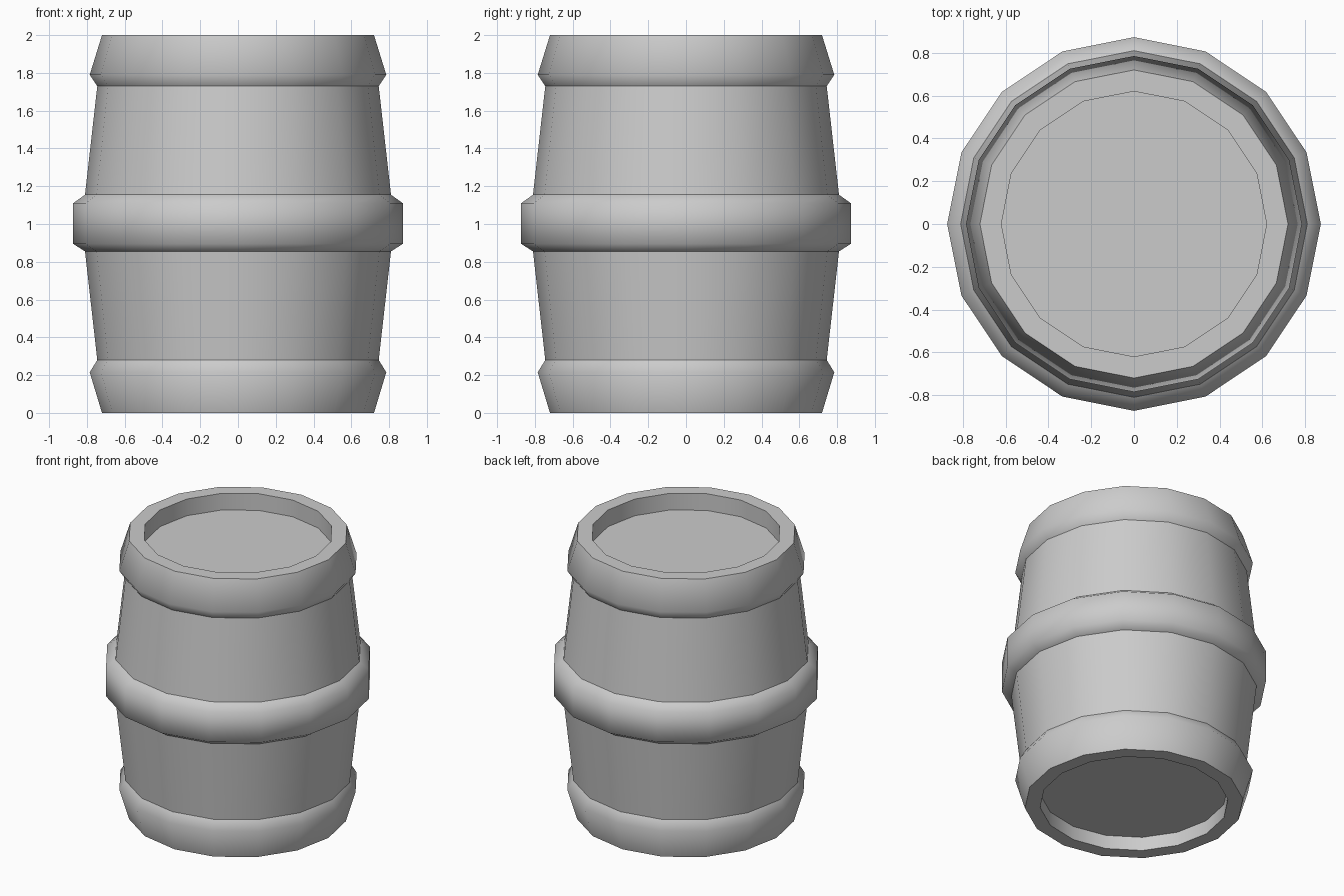
import bpy, bmesh, math

if "Cube" in bpy.data.objects:
    bpy.data.objects.remove(bpy.data.objects["Cube"])

SIDES = 16


def lathe(name, profile, cap=False):
    """Revolve (radius, z) points around z; optionally close the first ring."""
    bm = bmesh.new()
    rings = []
    for r, z in profile:
        rings.append([bm.verts.new((r * math.cos(2 * math.pi * i / SIDES),
                                    r * math.sin(2 * math.pi * i / SIDES), z))
                      for i in range(SIDES)])
    for a, b in zip(rings, rings[1:]):
        for i in range(SIDES):
            j = (i + 1) % SIDES
            bm.faces.new((a[j], a[i], b[i], b[j]))
    if cap:
        bm.faces.new(rings[0])
    # profiles run from the top down the outside, so this winding faces outward
    if profile[-1][1] > profile[0][1]:
        bmesh.ops.reverse_faces(bm, faces=bm.faces[:])
        if cap:
            bm.faces.ensure_lookup_table()
    mesh = bpy.data.meshes.new(name)
    bm.normal_update()
    bm.to_mesh(mesh)
    bm.free()
    ob = bpy.data.objects.new(name, mesh)
    bpy.context.collection.objects.link(ob)
    bpy.ops.object.select_all(action='DESELECT')
    ob.select_set(True)
    bpy.context.view_layer.objects.active = ob
    bpy.ops.object.shade_smooth_by_angle(angle=math.radians(60))
    return ob


# End hoops with recessed lids
lathe("top_hoop_and_lid", [(0.62, 1.88), (0.62, 2.0), (0.72, 2.0),
                           (0.785, 1.79), (0.745, 1.73)], cap=True)
lathe("bottom_hoop_and_base", [(0.62, 0.10), (0.62, 0.0), (0.72, 0.0),
                               (0.785, 0.215), (0.745, 0.28)], cap=True)

# Tapered stave walls
lathe("upper_staves", [(0.745, 1.73), (0.81, 1.155)])
lathe("lower_staves", [(0.81, 0.855), (0.745, 0.28)])

# Wide middle hoop
lathe("middle_hoop", [(0.81, 1.155), (0.873, 1.11), (0.873, 0.895), (0.81, 0.855)])
